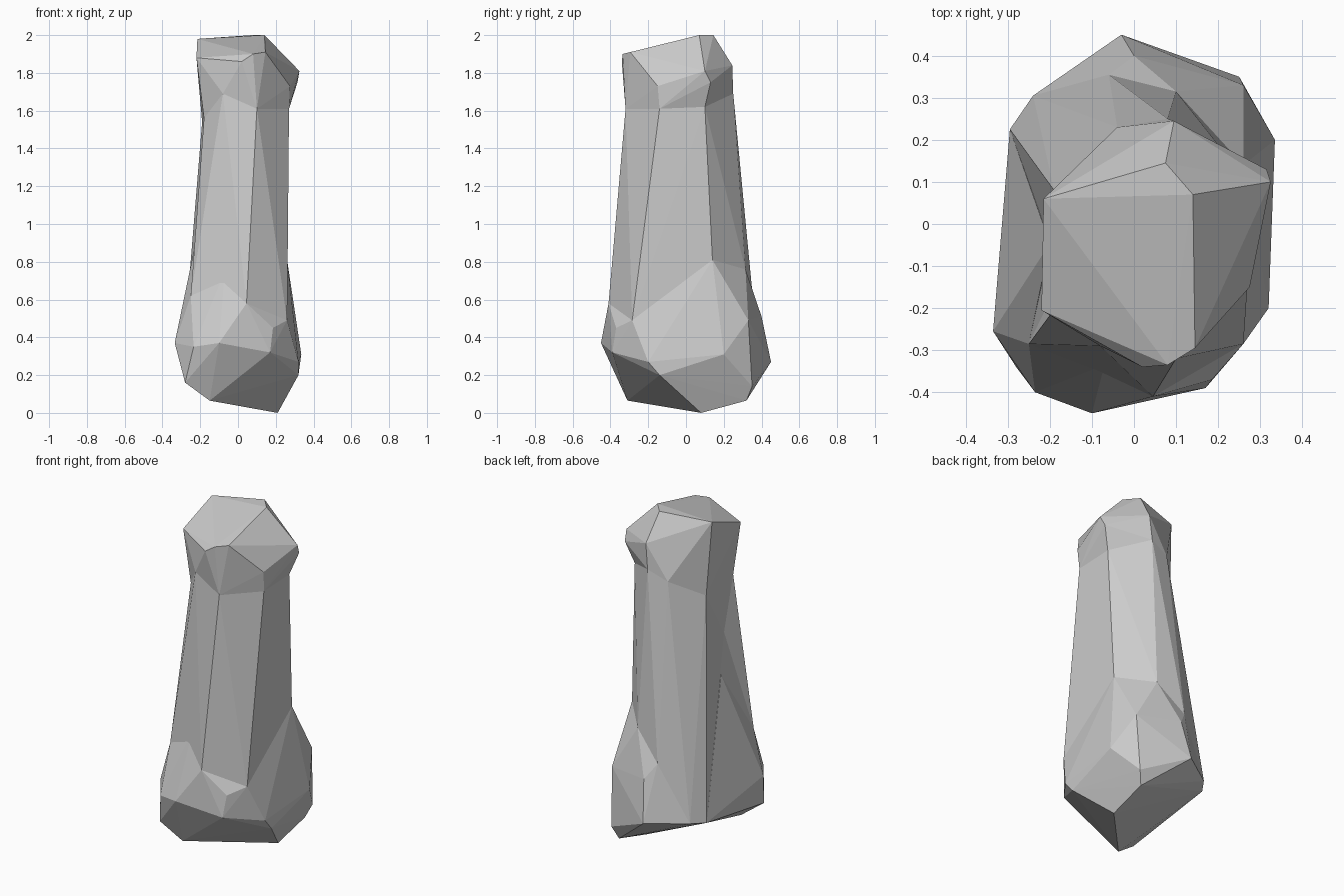
import bpy, bmesh

if "Cube" in bpy.data.objects:
    bpy.data.objects.remove(bpy.data.objects["Cube"])


def hull(name, points):
    """Faceted convex block around a handful of corner points."""
    bm = bmesh.new()
    for p in points:
        bm.verts.new(p)
    res = bmesh.ops.convex_hull(bm, input=bm.verts)
    junk = {v for v in res["geom_interior"] + res["geom_unused"]
            if isinstance(v, bmesh.types.BMVert)}
    bmesh.ops.delete(bm, geom=list(junk), context='VERTS')
    bmesh.ops.recalc_face_normals(bm, faces=bm.faces)
    me = bpy.data.meshes.new(name)
    bm.to_mesh(me)
    bm.free()
    ob = bpy.data.objects.new(name, me)
    bpy.context.collection.objects.link(ob)
    return ob


def combine(target, other, mode):
    mod = target.modifiers.new(mode, 'BOOLEAN')
    mod.operation, mod.object, mod.solver = mode, other, 'EXACT'
    bpy.context.view_layer.objects.active = target
    bpy.ops.object.modifier_apply(modifier=mod.name)
    bpy.data.objects.remove(other)


# Corners shared by the chipped left flank
top_front, top_back = (-0.18, -0.19, 1.56), (-0.19, 0.08, 1.54)
low_front, low_back = (-0.25, -0.285, 0.62), (-0.295, 0.225, 0.26)
dent_high, dent_low = (-0.17, -0.118, 1.24), (-0.20, -0.046, 1.02)
heel = (-0.335, -0.255, 0.37)

# Shaft: neck ring at the top, flared ring at the bottom
neck = [(0.10, -0.32, 1.61), (0.27, -0.14, 1.61), (0.27, 0.10, 1.62),
        (0.08, 0.25, 1.69), (-0.04, 0.23, 1.64), top_back, top_front,
        (-0.08, -0.29, 1.69)]
flare = [(0.045, -0.41, 0.58), (0.26, -0.285, 0.49), (0.26, 0.14, 0.81),
         (0.10, 0.315, 0.76), (-0.06, 0.355, 0.60), (-0.24, 0.305, 0.27),
         low_back, low_front, (-0.07, -0.335, 0.75)]
shaft = hull("stone_pillar", neck + flare)

# Shallow chip on the left side of the shaft
chip = [top_front, top_back, low_front, low_back, dent_high, dent_low]
combine(shaft, hull("chip", chip + [(x - 0.2, y, z) for x, y, z in chip]),
        'DIFFERENCE')

# Buttress running from the chip down to the left of the foot
combine(shaft, hull("buttress", [low_front, low_back, heel, dent_low,
                                 (0, 0, 0.4), (0, 0, 0.9)]), 'UNION')

# Foot: wide faceted base
foot = flare + [
    heel, (-0.10, -0.45, 0.37), (-0.235, -0.40, 0.35),
    (-0.28, -0.34, 0.16), (-0.15, -0.31, 0.065), (0.17, -0.39, 0.32),
    (0.185, -0.37, 0.45), (0.32, -0.20, 0.27), (0.32, -0.14, 0.20),
    (0.21, 0.08, 0.0), (0.335, 0.20, 0.31), (0.26, 0.33, 0.49),
    (0.25, 0.35, 0.14), (0.22, 0.32, 0.065), (-0.03, 0.45, 0.27),
    (0.0, 0.40, 0.51)]
combine(shaft, hull("foot", foot), 'UNION')

# Head: sloped faceted cap
head = neck + [
    (-0.215, 0.06, 1.98), (0.14, 0.07, 2.0), (0.075, 0.145, 2.0),
    (0.145, -0.295, 1.91), (0.08, -0.335, 1.90), (0.02, -0.34, 1.86),
    (-0.22, -0.205, 1.88), (0.275, -0.15, 1.73), (0.325, 0.10, 1.81),
    (0.315, 0.13, 1.75), (0.095, 0.245, 1.84), (-0.19, -0.19, 1.77)]
combine(shaft, hull("head", head), 'UNION')
